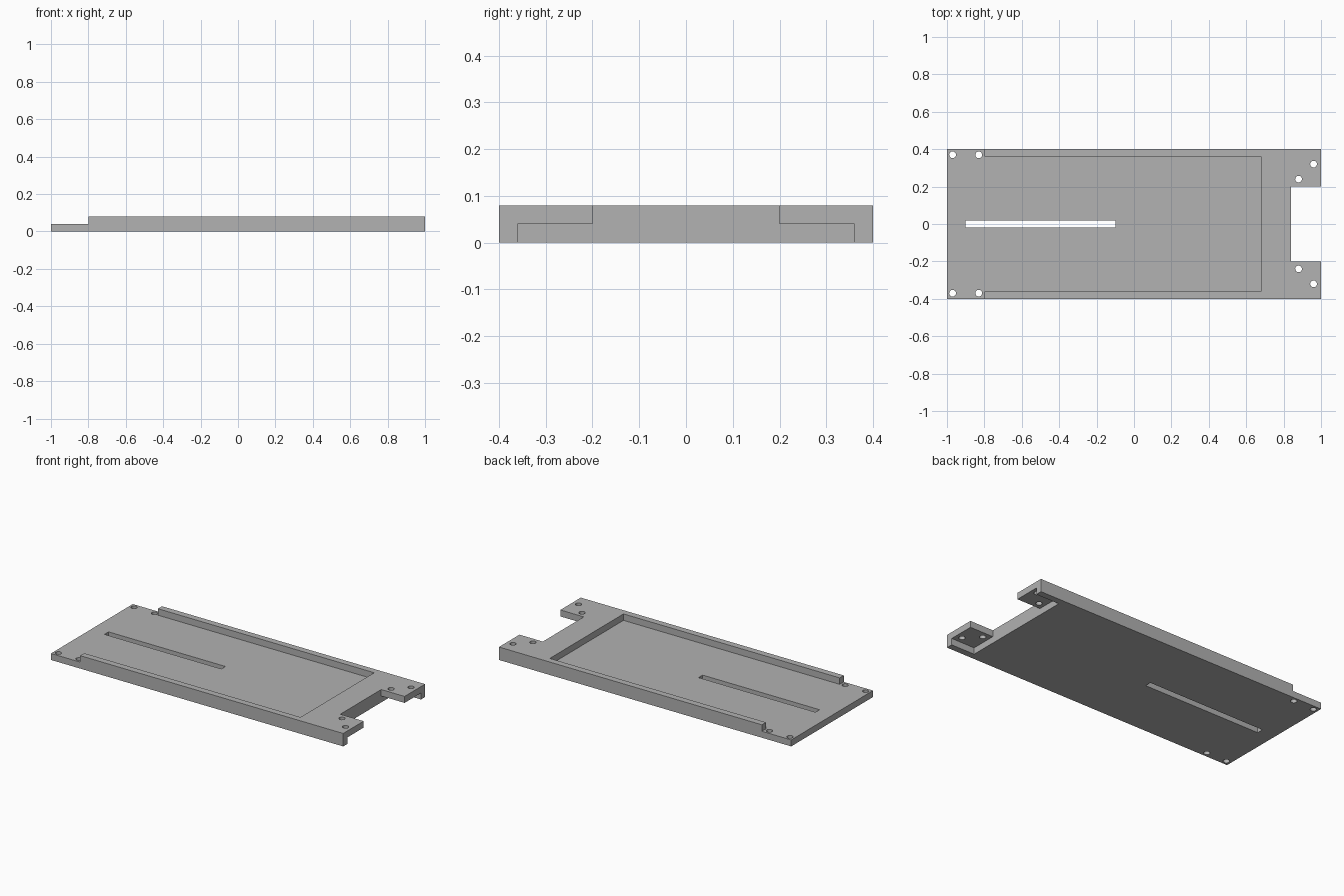
import bpy
import bmesh
from math import radians
from mathutils import Matrix, Vector

default = bpy.data.objects.get("Cube")
if default:
    bpy.data.objects.remove(default, do_unlink=True)

HALF_W, WALL_IN, FLOOR, TOP = 0.4, 0.36, 0.04, 0.08
NOTCH_X, OVER = 0.84, 0.1

grey = bpy.data.materials.new("plain grey")
grey.use_nodes = True
colour = (0.445, 0.445, 0.445, 1)
grey.diffuse_color = colour
grey.node_tree.nodes["Principled BSDF"].inputs["Base Color"].default_value = colour


def make_object(name, bm):
    mesh = bpy.data.meshes.new(name)
    bm.to_mesh(mesh)
    bm.free()
    mesh.materials.append(grey)
    obj = bpy.data.objects.new(name, mesh)
    bpy.context.scene.collection.objects.link(obj)
    return obj


def box(name, low, high):
    low, high = Vector(low), Vector(high)
    bm = bmesh.new()
    place = Matrix.Translation((low + high) / 2) @ Matrix.Diagonal((*(high - low), 1))
    bmesh.ops.create_cube(bm, size=1, matrix=place)
    return make_object(name, bm)


def drill(name, x, y, radius=0.018):
    bm = bmesh.new()
    bmesh.ops.create_cone(bm, cap_ends=True, segments=24, radius1=radius,
                          radius2=radius, depth=0.4,
                          matrix=Matrix.Translation((x, y, FLOOR)))
    return make_object(name, bm)


# Solid block
plate = box("mounting_tray", (-1, -HALF_W, 0), (1, HALF_W, TOP))

# Lowered end, pocket between the side rails, end notch, under-tab recess, slot
cutters = [
    box("end_step_cutter", (-1 - OVER, -0.5, FLOOR), (-0.8, 0.5, 0.2)),
    box("pocket_cutter", (-0.9, -WALL_IN, FLOOR), (0.68, WALL_IN, 0.2)),
    box("underside_cutter", (NOTCH_X, -WALL_IN, -OVER), (1 + OVER, WALL_IN, FLOOR)),
    box("notch_cutter", (NOTCH_X, -0.2, -OVER), (1 + OVER, 0.2, 0.2)),
    box("slot_cutter", (-0.9, -0.02, -OVER), (-0.1, 0.02, 0.2)),
]

# Screw holes, mirrored across the length
for x, y in ((-0.97, 0.37), (-0.83, 0.37), (0.88, 0.24), (0.96, 0.32)):
    for side in (-1, 1):
        cutters.append(drill("hole_cutter", x, y * side))

for cutter in cutters:
    cutter.hide_render = True
    cut = plate.modifiers.new(cutter.name, "BOOLEAN")
    cut.operation = "DIFFERENCE"
    cut.solver = "EXACT"
    cut.object = cutter

# Bake the cuts, then drop the cutters
bpy.context.view_layer.update()
graph = bpy.context.evaluated_depsgraph_get()
baked = bpy.data.meshes.new_from_object(plate.evaluated_get(graph))
plate.modifiers.clear()
plate.data = baked
for cutter in cutters:
    bpy.data.objects.remove(cutter, do_unlink=True)

baked.materials.clear()
baked.materials.append(grey)
for face in baked.polygons:
    face.material_index = 0

# Smooth hole walls, sharp edges elsewhere
bpy.ops.object.select_all(action="DESELECT")
plate.select_set(True)
bpy.context.view_layer.objects.active = plate
bpy.ops.object.shade_smooth_by_angle(angle=radians(30))
